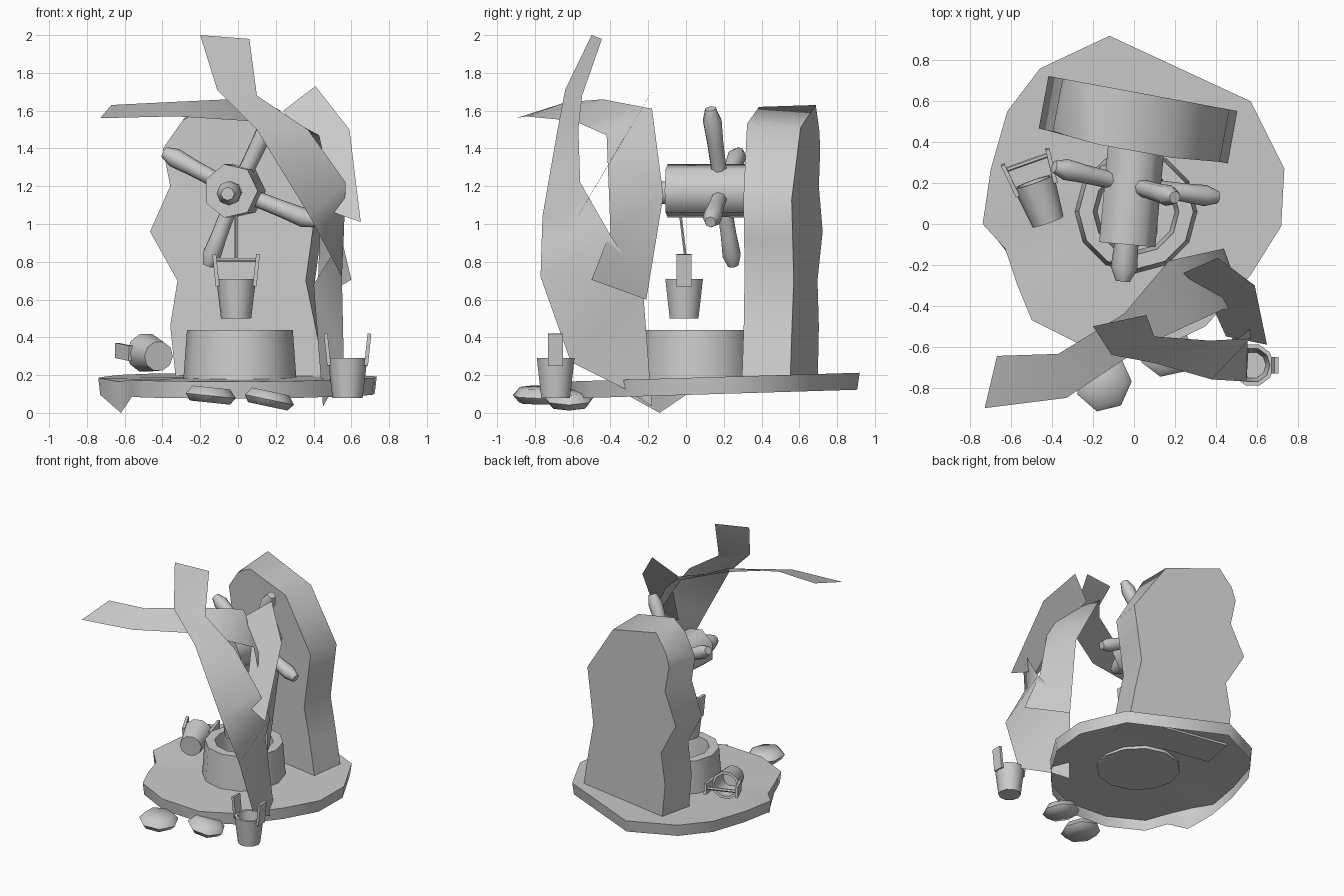
import bpy
import bmesh
from math import cos, sin, pi, radians
from mathutils import Matrix, Vector

if "Cube" in bpy.data.objects:
    bpy.data.objects.remove(bpy.data.objects["Cube"], do_unlink=True)

clay = bpy.data.materials.new("plain_grey")
clay.use_nodes = True
GREY = (0.6, 0.6, 0.6, 1)
clay.diffuse_color = GREY
clay.node_tree.nodes["Principled BSDF"].inputs["Base Color"].default_value = GREY


def finish(name, bm, solid=True):
    if solid:
        bmesh.ops.recalc_face_normals(bm, faces=bm.faces)
    mesh = bpy.data.meshes.new(name)
    bm.to_mesh(mesh)
    bm.free()
    mesh.materials.append(clay)
    obj = bpy.data.objects.new(name, mesh)
    bpy.context.collection.objects.link(obj)
    bpy.ops.object.select_all(action='DESELECT')
    obj.select_set(True)
    bpy.context.view_layer.objects.active = obj
    bpy.ops.object.shade_smooth_by_angle(angle=radians(58))
    return obj


def loft(name, rings, matrix=Matrix(), open_start=False):
    """Skin closed rings of points and close the ends with fans."""
    bm = bmesh.new()
    loops = [[bm.verts.new(matrix @ Vector(p)) for p in ring] for ring in rings]
    n = len(loops[0])
    for a, b in zip(loops, loops[1:]):
        for i in range(n):
            j = (i + 1) % n
            bm.faces.new((a[i], a[j], b[j], b[i]))
    for loop in loops[-1:] if open_start else (loops[0], loops[-1]):
        cap = bm.faces.new(loop)
        bmesh.ops.poke(bm, faces=[cap])
    return finish(name, bm)


def ring(r, z, n):
    return [(r * cos(2 * pi * i / n), r * sin(2 * pi * i / n), z) for i in range(n)]


def turned(name, profile, n, matrix=Matrix()):
    return loft(name, [ring(r, z, n) for r, z in profile], matrix)


def along(a, b):
    """Matrix placing local z from point a towards point b."""
    a, b = Vector(a), Vector(b)
    return Matrix.Translation(a) @ (b - a).to_track_quat('Z', 'Y').to_matrix().to_4x4()


def rod(name, a, b, profile, n=8):
    length = (Vector(b) - Vector(a)).length
    return turned(name, [(r, t * length) for r, t in profile], n, along(a, b))


def box(name, size, matrix):
    bm = bmesh.new()
    bmesh.ops.create_cube(bm, size=1, matrix=matrix @ Matrix.Diagonal((*size, 1)))
    return finish(name, bm)


def ribbon(name, left, right):
    bm = bmesh.new()
    pairs = [(bm.verts.new(a), bm.verts.new(b)) for a, b in zip(left, right)]
    for (a, b), (c, d) in zip(pairs, pairs[1:]):
        bm.faces.new((a, b, d, c))
    return finish(name, bm, False)


def bucket(name, matrix, bar=True):
    turned(name, [(.08, 0), (.105, .21), (.085, .21), (.065, .04)], 10, matrix)
    for side in (-1, 1):
        post = (matrix @ Matrix.Translation((side * .107, 0, .255))
                @ Matrix.Rotation(side * radians(6), 4, 'Y'))
        box(name + "_post", (.02, .08, .17), post)
    if bar:
        rod(name + "_bar", matrix @ Vector((-.11, 0, .31)),
            matrix @ Vector((.11, 0, .31)), [(.012, 0), (.012, 1)], 6)


# Uneven ground shell, open below, with one sagging corner
outline = [(-.12, .92), (-.46, .76), (-.62, .55), (-.7, .27), (-.74, 0), (-.63, -.12),
           (-.57, -.3), (-.5, -.47), (-.24, -.6), (.1, -.62), (.35, -.5), (.57, -.25),
           (.72, -.01), (.735, .27), (.57, .6)]
low = [(x * .985, y * .985, .095 + .03 * y) for x, y in outline]
high = [(x, y, .185 + .03 * y) for x, y in outline]
low[5] = (-.62, -.14, 0)
high[5] = (-.63, -.12, .165)
loft("ground_shell", [low, high], open_start=True)

# Upright rock behind the well
left_side = [(-.33, .19), (-.36, .46), (-.32, .7), (-.47, .96), (-.36, 1.2), (-.4, 1.4)]
right_side = [(.43, 1.13), (.4, .92), (.37, .7), (.42, .46), (.47, .19)]
front = left_side + [(-.29, 1.55), (-.16, 1.62), (.2, 1.53)] + right_side
back = left_side + [(-.37, 1.5), (-.27, 1.63), (.17, 1.51)] + right_side
turn = Matrix.Translation((.02, .51, 0)) @ Matrix.Rotation(radians(-10.5), 4, 'Z')
loft("standing_rock",
     [[(x, -.13 - .03 * max(0, 1 - 6 * x * x), z) for x, z in front],
      [(x, .13, z) for x, z in back]], turn)

# Well wall
turned("well_wall", [(.19, .17), (.3, .17), (.28, .44), (.21, .44), (.19, .195)],
       12, Matrix.Translation((.01, .06, 0)))

# Winding drum, its nose and the four spokes
hub = Vector((-.01, .19, 1.175))
rod("drum", (.01, .45, 1.175), (-.04, -.1, 1.175), [(.145, 0), (.145, 1)], 7)
spoke = [(.042, 0), (.045, .5), (.052, .82), (.03, 1)]
rod("drum_nose", (-.03, -.02, 1.17), (-.055, -.28, 1.16),
    [(.055, 0), (.065, .75), (.035, 1)])
for name, tip in (("left_spoke", (.41, .13, 1.01)), ("right_spoke", (-.39, .28, 1.38)),
                  ("upper_spoke", (.2, .13, 1.61)), ("lower_spoke", (-.16, .25, .78))):
    tip = Vector(tip)
    rod(name, hub.lerp(tip, .2), tip, spoke)

# Rope and buckets
rod("rope", (-.01, -.03, 1.05), (-.01, 0, .8), [(.008, 0), (.008, 1)], 6)
bucket("hanging_bucket", Matrix.Translation((-.01, -.01, .5)))
bucket("front_bucket", Matrix.Translation((.58, -.69, .08)), False)
bucket("fallen_bucket", along((-.42, .01, .3), (-.53, .32, .33)))

# Loose stones by the front rim
for name, spot, size, tilt in (
        ("right_stone", (-.15, -.77, .095), (.14, .15, .04), 6),
        ("left_stone", (.16, -.62, .075), (.14, .13, .04), 12)):
    turned(name, [(.8, -1), (1, -.1), (.75, 1)], 7,
           Matrix.Translation(spot) @ Matrix.Rotation(radians(tilt), 4, 'Y')
           @ Matrix.Diagonal((*size, 1)))

# Thin drifting cloth strips
ribbon("tall_strip",
       [(-.2, -.5, 2), (-.11, -.64, 1.71), (.1, -.68, 1.5), (.38, -.76, 1.04),
        (.55, -.77, .72), (.56, -.61, .27), (.5, -.31, .12)],
       [(.06, -.445, 1.98), (.1, -.55, 1.68), (.37, -.57, 1.5), (.57, -.56, 1.22),
        (.56, -.4, .94), (.4, -.23, .68), (.45, -.18, .035)])
ribbon("long_strip",
       [(-.73, -.9, 1.56), (-.33, -.85, 1.57), (.06, -.59, 1.545), (.43, -.42, 1.47),
        (.54, -.4, .96), (.6, -.5, .705)],
       [(-.67, -.645, 1.63), (-.37, -.635, 1.645), (-.05, -.44, 1.66), (.17, -.18, 1.61),
        (.44, -.12, 1.15), (.42, -.21, .6)])
ribbon("short_strip",
       [(.24, -.24, 1.6), (.36, -.35, 1.42), (.45, -.55, 1.08)],
       [(.41, -.165, 1.73), (.59, -.3, 1.5), (.65, -.59, 1.01)])
